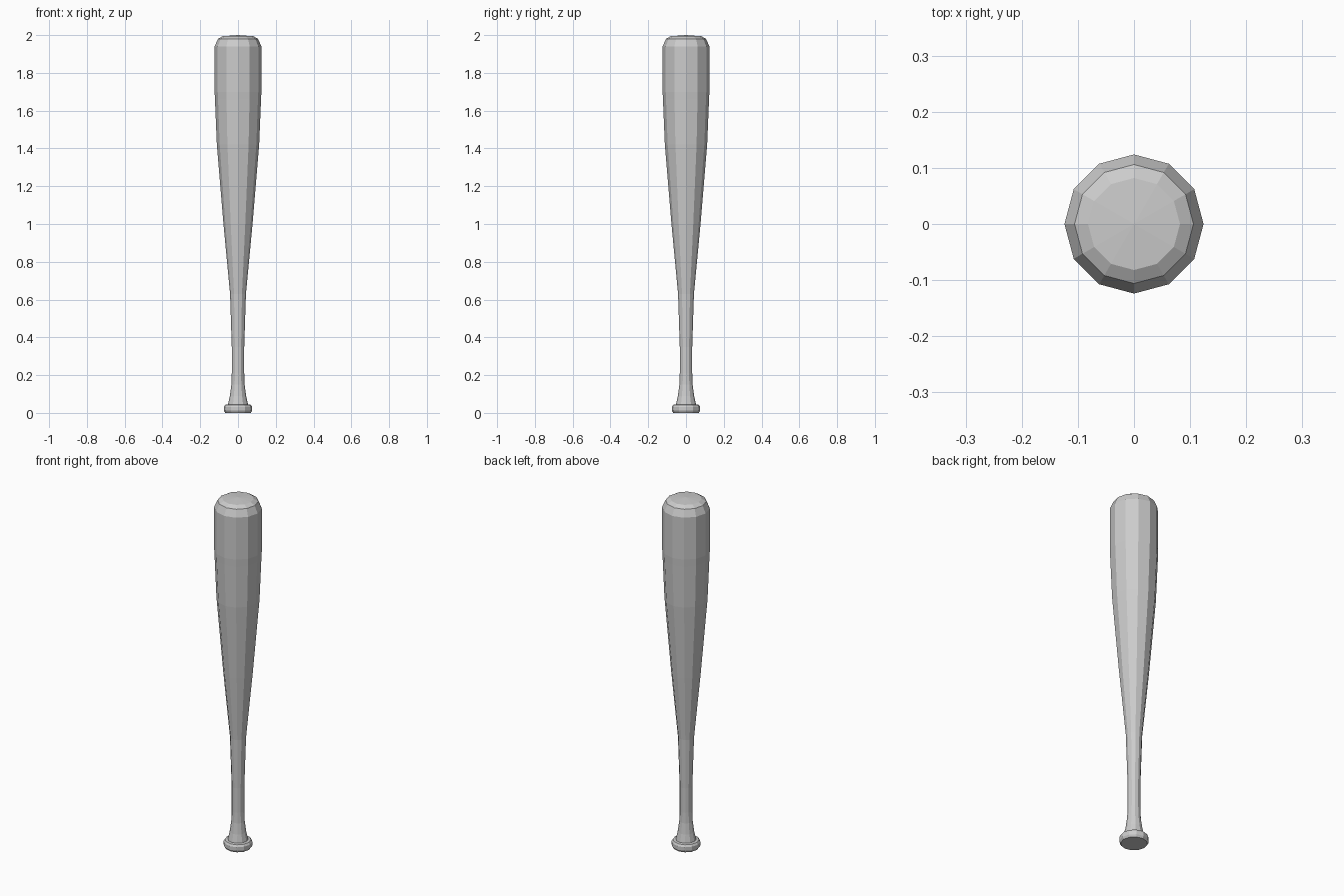
import bpy
import bmesh
from math import cos, sin, tau

cube = bpy.data.objects.get("Cube")
if cube:
    bpy.data.objects.remove(cube, do_unlink=True)

SIDES = 12

grey = bpy.data.materials.new("light grey")
grey.use_nodes = True
colour = (0.6, 0.6, 0.6, 1)
grey.diffuse_color = colour
grey.node_tree.nodes["Principled BSDF"].inputs["Base Color"].default_value = colour


def lathe(name, profile):
    """Turn a (radius, height) profile around z; zero radius closes to a point."""
    bm = bmesh.new()
    rings = []
    for r, z in profile:
        count = SIDES if r else 1
        rings.append([bm.verts.new((r * cos(tau * i / SIDES), r * sin(tau * i / SIDES), z))
                      for i in range(count)])
    for low, high in zip(rings, rings[1:]):
        for i in range(SIDES):
            j = (i + 1) % SIDES
            corners = [low[i % len(low)], low[j % len(low)],
                       high[j % len(high)], high[i % len(high)]]
            bm.faces.new(list(dict.fromkeys(corners)))
    bmesh.ops.recalc_face_normals(bm, faces=bm.faces)
    mesh = bpy.data.meshes.new(name)
    bm.to_mesh(mesh)
    bm.free()
    mesh.materials.append(grey)
    obj = bpy.data.objects.new(name, mesh)
    bpy.context.collection.objects.link(obj)
    return obj


# One continuous turned body: end knob, flared grip, tapered barrel, domed tip
lathe("bat", [
    (0, 0), (0.068, 0),                                    # knob base
    (0.075, 0.012), (0.075, 0.032), (0.068, 0.043),        # knob rim
    (0.053, 0.045), (0.043, 0.09), (0.035, 0.15),          # flare
    (0.033, 0.21), (0.033, 0.35), (0.042, 0.63),           # grip
    (0.077, 1.0), (0.112, 1.42), (0.122, 1.66),            # taper
    (0.124, 1.7), (0.124, 1.94),                           # barrel
    (0.106, 1.98), (0.082, 1.994), (0, 2.0),               # tip
])
